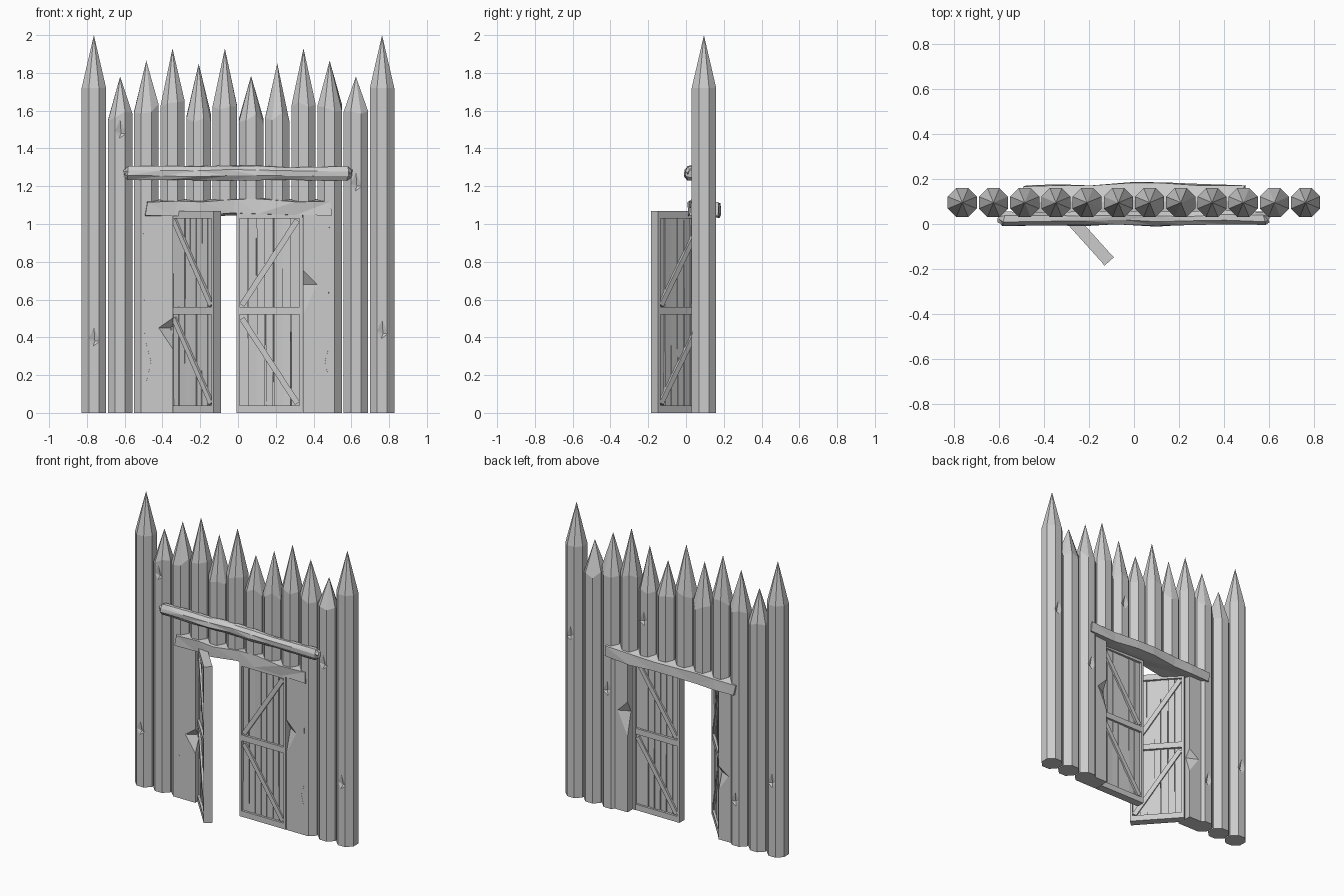
import bpy, bmesh, math, random
from mathutils import Vector, Matrix

random.seed(4)
if "Cube" in bpy.data.objects:
    bpy.data.objects.remove(bpy.data.objects["Cube"])

wood = bpy.data.materials.new("weathered_grey")
wood.use_nodes = True
GREY = (0.6, 0.6, 0.6, 1)
wood.diffuse_color = GREY
wood.node_tree.nodes["Principled BSDF"].inputs["Base Color"].default_value = GREY


def finish(bm, name, matrix=None):
    if matrix:
        bm.transform(matrix)
    bmesh.ops.recalc_face_normals(bm, faces=bm.faces)
    mesh = bpy.data.meshes.new(name)
    bm.to_mesh(mesh)
    bm.free()
    mesh.materials.append(wood)
    obj = bpy.data.objects.new(name, mesh)
    bpy.context.collection.objects.link(obj)
    return obj


def box(bm, lo, hi, matrix=None):
    lo, hi = Vector(lo), Vector(hi)
    m = Matrix.Translation((lo + hi) / 2) @ Matrix.Diagonal((*(hi - lo), 1))
    return bmesh.ops.create_cube(bm, size=1, matrix=(matrix or Matrix()) @ m)["verts"]


def loft(bm, rings):
    """Skin a list of equal rings of points and cap both ends."""
    loops = [[bm.verts.new(p) for p in ring] for ring in rings]
    n = len(loops[0])
    for a, b in zip(loops, loops[1:]):
        for i in range(n):
            j = (i + 1) % n
            bm.faces.new((a[i], a[j], b[j], b[i]))
    bm.faces.new(loops[0])
    bm.faces.new(loops[-1])
    return loops


def chip(obj, deep, tips):
    """Cut a shallow splinter: tips lie on the surface, deep is the inner point."""
    deep = Vector(deep)
    tips = [Vector(t) for t in tips]
    out = (sum(tips, Vector()) / len(tips) - deep).normalized() * 0.1
    bm = bmesh.new()
    pts = [deep] + tips + [t + out for t in tips]
    verts = [bm.verts.new(p) for p in pts]
    bmesh.ops.convex_hull(bm, input=verts)
    cutter = finish(bm, "splinter_cutter")
    cutter.hide_render = True
    mod = obj.modifiers.new("splinter", "BOOLEAN")
    mod.operation = "DIFFERENCE"
    mod.solver = "EXACT"
    mod.object = cutter
    dg = bpy.context.evaluated_depsgraph_get()
    obj.data = bpy.data.meshes.new_from_object(obj.evaluated_get(dg))
    obj.modifiers.clear()
    bpy.data.objects.remove(cutter)


# Sharpened posts: eight-sided logs, the middle six end on the lintel
POST_Y, POST_R = 0.095, 0.07
shoulders = [1.72, 1.57, 1.61, 1.63, 1.56, 1.60, 1.56, 1.56, 1.63, 1.61, 1.57, 1.72]
tips = [2.0, 1.78, 1.865, 1.93, 1.85, 1.93, 1.785, 1.85, 1.93, 1.865, 1.78, 2.0]
posts = []
for k, (shoulder, tip) in enumerate(zip(shoulders, tips)):
    x = -0.763 + k * 0.1387
    bottom = 1.07 if 3 <= k <= 8 else 0
    bm = bmesh.new()
    ring = [(math.cos(a), math.sin(a)) for a in (math.pi * (i + 0.5) / 4 for i in range(8))]
    loops = loft(bm, [[(x + POST_R * c, POST_Y + POST_R * s, z) for c, s in ring]
                      for z in (bottom, shoulder)])
    if 0 < k < 11:
        for v in loops[1]:
            v.co.z += random.uniform(-0.03, 0.03)
    cap = [f for f in bm.faces if all(v in loops[1] for v in f.verts)]
    bmesh.ops.poke(bm, faces=cap)
    bm.verts.ensure_lookup_table()
    bm.verts[-1].co = (x, POST_Y, tip)
    posts.append(finish(bm, f"post_{k + 1}"))


# Splinters knocked out of the post faces, front and back
def post_chip(k, z, side, size=0.05):
    x = -0.763 + k * 0.1387
    y = POST_Y + side * 0.066
    chip(posts[k], (x + 0.005, y - side * 0.014, z),
         [(x - 0.03, y, z + size * 0.3), (x + 0.035, y, z), (x, y, z + size * 1.6),
          (x - 0.005, y, z - size * 0.6)])


for k, z, side in ((0, 0.38, -1), (11, 0.42, -1), (1, 1.48, -1), (10, 1.2, -1),
                   (0, 0.5, 1), (2, 0.3, 1), (9, 0.8, 1), (11, 1.1, 1), (7, 1.35, 1)):
    post_chip(k, z, side)

# Jambs beside the doorway, each with a large broken notch
for side, name, z, s in ((1, "left_jamb", 0.68, 1.0), (-1, "right_jamb", 0.45, 0.7)):
    bm = bmesh.new()
    box(bm, (0.345, 0.03, 0), (0.495, 0.14, 1.06))
    for v in bm.verts:
        if v.co.x > 0.4:
            v.co.x += random.uniform(-0.02, 0.01)
    jamb = finish(bm, name, Matrix.Diagonal((side, 1, 1, 1)))
    inner = side * 0.34
    for y, depth in ((0.03, 0.05), (0.14, -0.04)):
        chip(jamb, (inner, y + depth, z),
             [(inner, y, z + 0.08 * s), (inner + side * 0.08, y, z), (inner, y, z - 0.17 * s)])
    chip(jamb, (side * 0.48, 0.05, 0.25),
         [(side * 0.5, 0.03, 0.42), (side * 0.46, 0.03, 0.27), (side * 0.5, 0.03, 0.1)])


# Rough-hewn beams: lofted along x with uneven sections
def beam(name, stations, section, wobble):
    bm = bmesh.new()
    rings = []
    for x, scale in stations:
        dy, dz = random.uniform(-wobble, wobble), random.uniform(-wobble, wobble)
        cy = sum(p[0] for p in section) / len(section)
        cz = sum(p[1] for p in section) / len(section)
        rings.append([(x + random.uniform(-wobble, wobble),
                       cy + (y - cy) * scale + dy * 0.6 + random.uniform(-wobble, wobble) * 0.5,
                       cz + (z - cz) * scale + dz * 0.5 + random.uniform(-wobble, wobble) * 0.5)
                      for y, z in section])
    loft(bm, rings)
    bmesh.ops.triangulate(bm, faces=bm.faces)
    return finish(bm, name)


beam("lintel", [(x, 1) for x in (-0.49, -0.33, -0.2, -0.02, 0.12, 0.3, 0.49)],
     [(0.02, 1.05), (0.02, 1.125), (0.1, 1.13), (0.172, 1.11), (0.175, 1.04), (0.1, 1.045)], 0.012)
beam("cross_rail",
     [(-0.6, 0.5), (-0.58, 0.95), (-0.4, 1), (-0.22, 1), (-0.05, 1), (0.1, 1), (0.25, 0.95),
      (0.4, 1), (0.58, 0.95), (0.6, 0.5)],
     [(0.025 + 0.033 * math.cos(a), 1.267 + 0.04 * math.sin(a))
      for a in (math.pi * (i + 0.5) / 4 for i in range(8))], 0.007)


# Doors: u runs from hinge to free edge, d runs from front to back
LEN, THICK, TOP = 0.35, 0.056, 1.07


def bar(bm, start, end, d0, d1, width):
    a, b = Vector((start[0], 0, start[1])), Vector((end[0], 0, end[1]))
    along = b - a
    turn = Matrix.Rotation(-math.atan2(along.z, along.x), 4, "Y")
    box(bm, (0, d0, -width / 2), (along.length, d1, width / 2), Matrix.Translation(a) @ turn)


def door(name, origin, u_dir, d_dir, flip_lower):
    place = Matrix(((u_dir[0], d_dir[0], 0, origin[0]), (u_dir[1], d_dir[1], 0, origin[1]),
                    (0, 0, 1, 0), (0, 0, 0, 1)))
    # Frame of stiles and rails
    bm = bmesh.new()
    for u in (0, LEN - 0.016):
        box(bm, (u, 0, 0), (u + 0.016, THICK, TOP))
    for z, h in ((0, 0.04), (0.52, 0.04), (TOP - 0.04, 0.04)):
        box(bm, (0.016, 0.001, z), (LEN - 0.016, THICK - 0.001, z + h))
    finish(bm, name + "_frame", place)
    # Diagonal braces on both faces
    bm = bmesh.new()
    hinge, free = 0.028, LEN - 0.028
    for d0, d1, flip in ((0.004, 0.02, flip_lower), (THICK - 0.02, THICK - 0.004, False)):
        bar(bm, (hinge, 1.02), (free, 0.57), d0, d1, 0.03)
        low = ((hinge, 0.05), (free, 0.5)) if flip else ((hinge, 0.5), (free, 0.05))
        bar(bm, *low, d0, d1, 0.03)
    finish(bm, name + "_braces", place)
    # Uneven upright planks
    bm = bmesh.new()
    count = 7
    step = (LEN - 0.032) / count
    for i in range(count):
        u = 0.016 + i * step
        verts = box(bm, (u + 0.002, 0.016, 0.01), (u + step - 0.002, THICK - 0.016, TOP - 0.01))
        for v in verts:
            v.co.x += random.uniform(-0.002, 0.002)
            v.co.y += random.uniform(-0.003, 0.003)
    box(bm, (0.01, 0.024, 0.01), (LEN - 0.01, THICK - 0.024, TOP - 0.01))
    finish(bm, name + "_planks", place)


door("closed_door", (0.342, 0.028), (-1, 0), (0, 1), True)
swing = math.radians(-48)
door("open_door", (-0.365, 0.075), (math.cos(swing), math.sin(swing)),
     (-math.sin(swing), math.cos(swing)), False)
